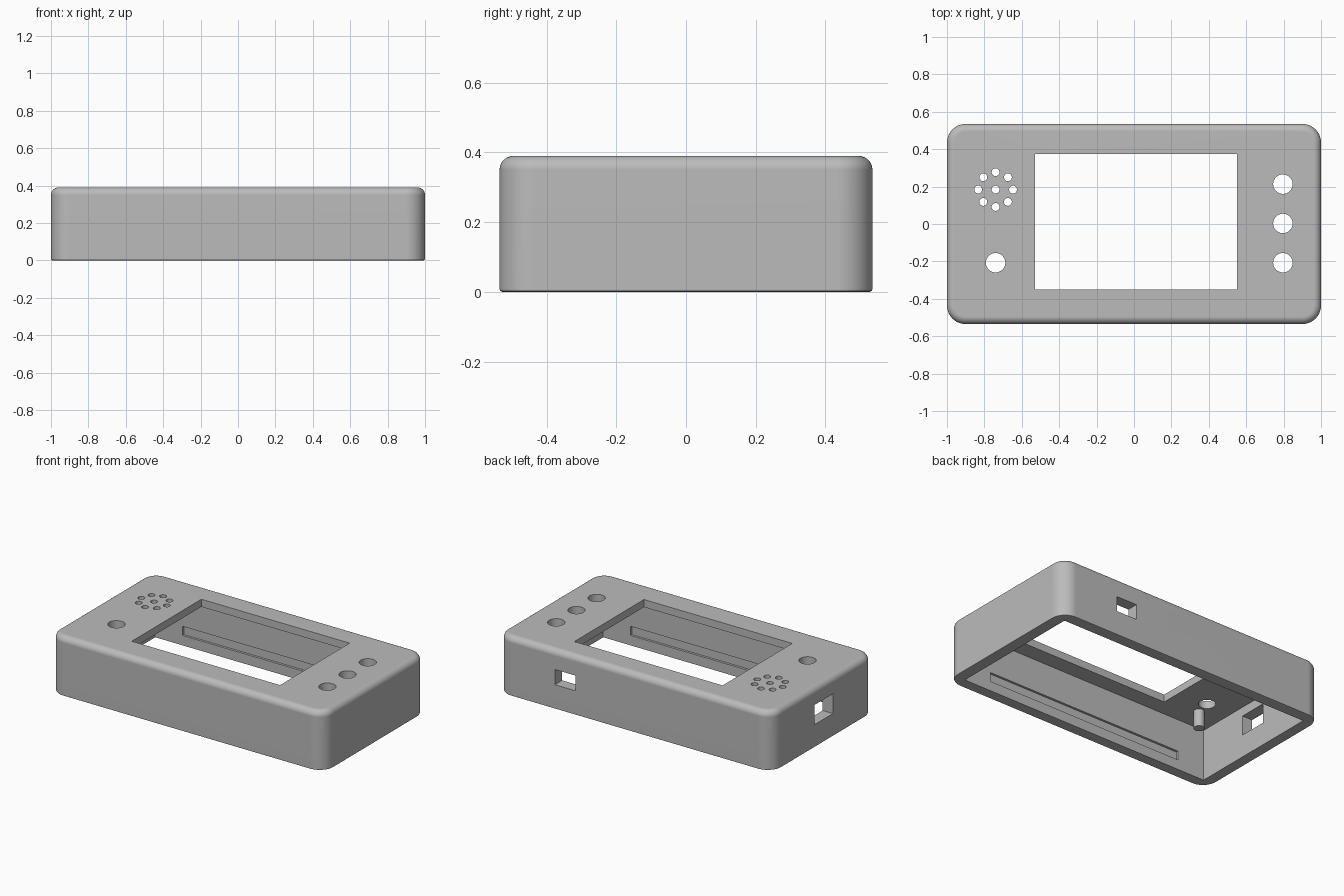
import bpy, bmesh, math
from mathutils import Matrix

if "Cube" in bpy.data.objects:
    bpy.data.objects.remove(bpy.data.objects["Cube"], do_unlink=True)

HALF_X, HALF_Y, HEIGHT = 1.0, 0.535, 0.39
INNER_X, INNER_Y, CEILING = 0.925, 0.46, 0.34

grey = bpy.data.materials.new("matte_grey_plastic")
grey.use_nodes = True
grey.diffuse_color = (0.5, 0.5, 0.5, 1)
grey.node_tree.nodes["Principled BSDF"].inputs["Base Color"].default_value = (0.5, 0.5, 0.5, 1)


def make_object(name, bm):
    mesh = bpy.data.meshes.new(name)
    bm.to_mesh(mesh)
    bm.free()
    mesh.materials.append(grey)
    obj = bpy.data.objects.new(name, mesh)
    bpy.context.collection.objects.link(obj)
    return obj


def box_mesh(x0, x1, y0, y1, z0, z1):
    bm = bmesh.new()
    mid = Matrix.Translation(((x0 + x1) / 2, (y0 + y1) / 2, (z0 + z1) / 2))
    size = Matrix.Diagonal((x1 - x0, y1 - y0, z1 - z0, 1))
    bmesh.ops.create_cube(bm, size=1, matrix=mid @ size)
    return bm


def cylinder(name, x, y, radius, z0, z1, sides=32):
    bm = bmesh.new()
    bmesh.ops.create_cone(bm, cap_ends=True, segments=sides, radius1=radius, radius2=radius,
                          depth=z1 - z0, matrix=Matrix.Translation((x, y, (z0 + z1) / 2)))
    return make_object(name, bm)


def activate(obj):
    bpy.ops.object.select_all(action='DESELECT')
    obj.select_set(True)
    bpy.context.view_layer.objects.active = obj


def cut(target, cutter):
    cutter.hide_render = True
    activate(target)
    mod = target.modifiers.new("cut", 'BOOLEAN')
    mod.operation, mod.solver, mod.object = 'DIFFERENCE', 'EXACT', cutter
    bpy.ops.object.modifier_apply(modifier=mod.name)
    bpy.data.objects.remove(cutter, do_unlink=True)


def cut_box(*bounds):
    cut(case, make_object("box_cutter", box_mesh(*bounds)))


def cut_hole(x, y, radius):
    cut(case, cylinder("hole_cutter", x, y, radius, CEILING - 0.1, HEIGHT + 0.1))


def round_edges(bm, test, radius, segments):
    edges = [e for e in bm.edges if test([v.co.z for v in e.verts])]
    bmesh.ops.bevel(bm, geom=edges, offset=radius, offset_type='OFFSET',
                    segments=segments, profile=0.5, affect='EDGES')


# Case body: rounded corners, soft top rim, slightly eased bottom rim
body = box_mesh(-HALF_X, HALF_X, -HALF_Y, HALF_Y, 0, HEIGHT)
round_edges(body, lambda z: abs(z[0] - z[1]) > 0.1, 0.1, 12)
round_edges(body, lambda z: min(z) > HEIGHT - 0.001, 0.04, 6)
round_edges(body, lambda z: max(z) < 0.001, 0.008, 2)
case = make_object("case_shell", body)

# Open-bottomed cavity and screen window
cut_box(-INNER_X, INNER_X, -INNER_Y, INNER_Y, -0.1, CEILING)
cut_box(-0.528, 0.552, -0.351, 0.373, CEILING - 0.1, HEIGHT + 0.1)

# Snap grooves inside the long walls
for side in (-1, 1):
    y0, y1 = sorted((side * (INNER_Y - 0.05), side * (INNER_Y + 0.015)))
    cut_box(-0.727, 0.727, y0, y1, 0.065, 0.125)

# Connector openings in the rear and end walls
cut_box(0.43, 0.58, INNER_Y - 0.05, HALF_Y + 0.1, 0.16, 0.26)
cut_box(-HALF_X - 0.1, -INNER_X + 0.05, -0.1, 0.09, 0.15, 0.28)

# Button holes
for x, y in ((0.796, 0.213), (0.796, 0.003), (0.796, -0.207), (-0.74, -0.207)):
    cut_hole(x, y, 0.052)

# Speaker grille: one hole with a ring of eight around it
cut_hole(-0.74, 0.184, 0.021)
for i in range(8):
    a = i * math.pi / 4
    cut_hole(-0.74 + 0.093 * math.cos(a), 0.184 + 0.093 * math.sin(a), 0.021)

activate(case)
bpy.ops.object.shade_smooth_by_angle(angle=math.radians(35))
weighted = case.modifiers.new("clean_shading", 'WEIGHTED_NORMAL')
weighted.keep_sharp = True

# Mounting posts hanging from the ceiling
for x, side in ((-0.76, "right"), (0.785, "left")):
    for y, end in ((-0.305, "front"), (0.33, "back")):
        post = cylinder(f"{end}_{side}_mounting_post", x, y, 0.033, 0.225, CEILING + 0.01)
        activate(post)
        bpy.ops.object.shade_smooth_by_angle(angle=math.radians(35))
